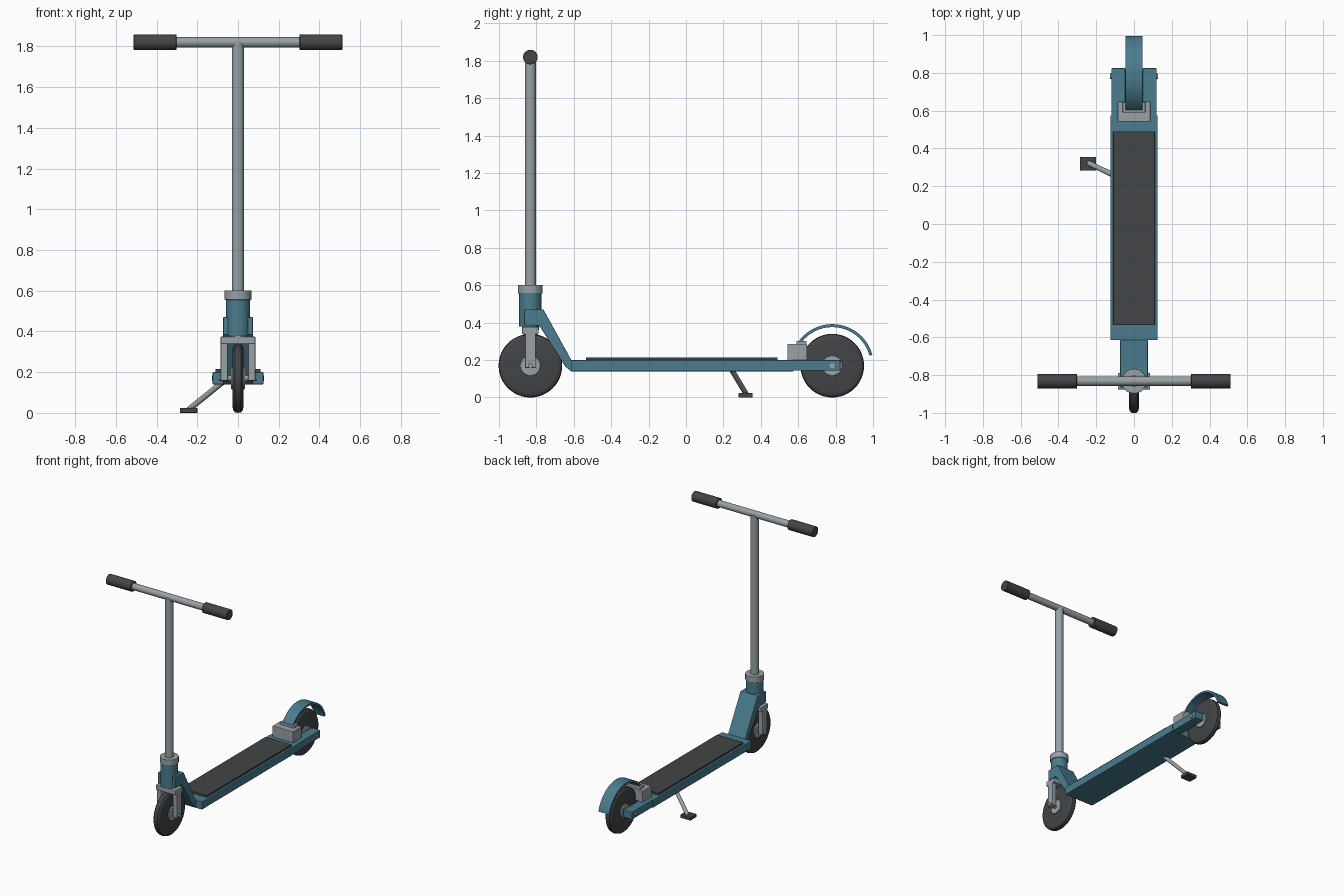
import bpy, bmesh, math
from mathutils import Vector

if "Cube" in bpy.data.objects:
    bpy.data.objects.remove(bpy.data.objects["Cube"])


def material(name, rgb):
    m = bpy.data.materials.new(name)
    m.diffuse_color = (*rgb, 1)
    m.use_nodes = True
    m.node_tree.nodes["Principled BSDF"].inputs["Base Color"].default_value = m.diffuse_color
    return m


TEAL = material("teal_paint", (0.07, 0.20, 0.27))
DARK = material("rubber", (0.055, 0.058, 0.062))
METAL = material("metal", (0.32, 0.36, 0.38))


def finish(bm, name, mat, bevel=0.0, smooth=False):
    bmesh.ops.recalc_face_normals(bm, faces=bm.faces)
    me = bpy.data.meshes.new(name)
    bm.to_mesh(me)
    bm.free()
    ob = bpy.data.objects.new(name, me)
    bpy.context.collection.objects.link(ob)
    me.materials.append(mat)
    if bevel:
        b = ob.modifiers.new("bevel", 'BEVEL')
        b.width, b.segments = bevel, 2
    if smooth:
        bpy.ops.object.select_all(action='DESELECT')
        ob.select_set(True)
        bpy.context.view_layer.objects.active = ob
        bpy.ops.object.shade_smooth_by_angle(angle=math.radians(35))
    return ob


def box(name, lo, hi, mat, bevel=0.004):
    bm = bmesh.new()
    bmesh.ops.create_cube(bm, size=1)
    for v in bm.verts:
        v.co = [(l + h) / 2 + c * (h - l) for l, h, c in zip(lo, hi, v.co)]
    return finish(bm, name, mat, bevel)


def rod(name, a, b, r, mat, n=32, bevel=0.0):
    a, b = Vector(a), Vector(b)
    bm = bmesh.new()
    bmesh.ops.create_cone(bm, cap_ends=True, segments=n, radius1=r, radius2=r, depth=(b - a).length)
    q = (b - a).to_track_quat('Z', 'Y')
    for v in bm.verts:
        v.co = q @ v.co + (a + b) / 2
    return finish(bm, name, mat, bevel, True)


def extrude_x(name, profile, half, mat, bevel=0.0, smooth=False):
    """Side profile of (y, z) points, extruded across x."""
    bm = bmesh.new()
    f = bm.faces.new([bm.verts.new((-half, y, z)) for y, z in profile])
    out = bmesh.ops.extrude_face_region(bm, geom=[f])['geom']
    bmesh.ops.translate(bm, vec=(2 * half, 0, 0), verts=[g for g in out if isinstance(g, bmesh.types.BMVert)])
    return finish(bm, name, mat, bevel, smooth)


def tyre(name, y):
    """Half-rounded section revolved round the axle."""
    bm = bmesh.new()
    sec = [(-0.026, 0.03), (-0.026, 0.145), (-0.023, 0.158), (-0.015, 0.167), (0, 0.17),
           (0.015, 0.167), (0.023, 0.158), (0.026, 0.145), (0.026, 0.03)]
    vs = [bm.verts.new((x, 0, r)) for x, r in sec]
    es = [bm.edges.new((vs[i], vs[(i + 1) % len(vs)])) for i in range(len(vs))]
    bmesh.ops.spin(bm, geom=vs + es, axis=(1, 0, 0), cent=(0, 0, 0), steps=48, angle=2 * math.pi)
    bmesh.ops.remove_doubles(bm, verts=bm.verts, dist=1e-4)
    bmesh.ops.translate(bm, vec=(0, y, 0.17), verts=bm.verts)
    return finish(bm, name, DARK, 0, True)


FY, RY = -0.832, 0.782

# wheels, hubs and axles
for tag, y, half in (("front", FY, 0.094), ("rear", RY, 0.127)):
    tyre(tag + "_tyre", y)
    rod(tag + "_hub", (-0.035, y, 0.17), (0.035, y, 0.17), 0.054, METAL, bevel=0.003)
    rod(tag + "_axle", (-half, y, 0.17), (half, y, 0.17), 0.014, METAL, 20)

# deck, grip tape and rear wheel arms
box("deck", (-0.125, -0.615, 0.14), (0.125, 0.575, 0.2), TEAL)
box("grip_tape", (-0.11, -0.535, 0.198), (0.11, 0.49, 0.215), DARK, 0.002)
for s in (-1, 1):
    x0, x1 = sorted((s * 0.046, s * 0.12))
    box("rear_arm", (x0, 0.55, 0.143), (x1, 0.825, 0.2), TEAL)

# brake block and curved fender
box("brake_block", (-0.087, 0.542, 0.198), (0.087, 0.648, 0.286), METAL)
box("brake_mount", (-0.06, 0.59, 0.28), (0.06, 0.645, 0.302), METAL)
arc = [math.radians(15 + 131 * i / 28) for i in range(29)]
ring = lambda r, angs: [(RY + r * math.cos(a), 0.17 + r * math.sin(a)) for a in angs]
extrude_x("rear_fender", ring(0.222, arc) + ring(0.206, arc[::-1]), 0.045, TEAL, 0, True)

# neck and steering column
extrude_x("neck", [(-0.865, 0.47), (-0.762, 0.47), (-0.613, 0.2), (-0.613, 0.14), (-0.645, 0.165),
                   (-0.785, 0.385), (-0.865, 0.385)], 0.073, TEAL, 0.003)
rod("head_tube", (0, FY, 0.38), (0, FY, 0.56), 0.06, TEAL, 40)
rod("head_collar", (0, FY, 0.555), (0, FY, 0.602), 0.066, METAL, 40, 0.003)
rod("steerer", (0, FY, 0.36), (0, FY, 0.39), 0.045, METAL)
rod("stem", (0, FY, 0.58), (0, FY, 1.82), 0.03, METAL)

# front fork
box("fork_crown", (-0.085, -0.876, 0.338), (0.085, -0.788, 0.375), METAL)
for s in (-1, 1):
    x0, x1 = sorted((s * 0.05, s * 0.085))
    box("fork_leg", (x0, -0.86, 0.158), (x1, -0.804, 0.36), METAL)

# handlebar and grips
rod("handlebar", (-0.5, FY, 1.82), (0.5, FY, 1.82), 0.025, METAL)
for s in (-1, 1):
    rod("hand_grip", (s * 0.302, FY, 1.82), (s * 0.512, FY, 1.82), 0.039, DARK, bevel=0.003)

# kickstand
rod("kickstand_leg", (-0.07, 0.24, 0.155), (-0.24, 0.322, 0.018), 0.014, METAL, 20)
box("kickstand_foot", (-0.286, 0.282, 0), (-0.2, 0.356, 0.025), DARK, 0.003)
